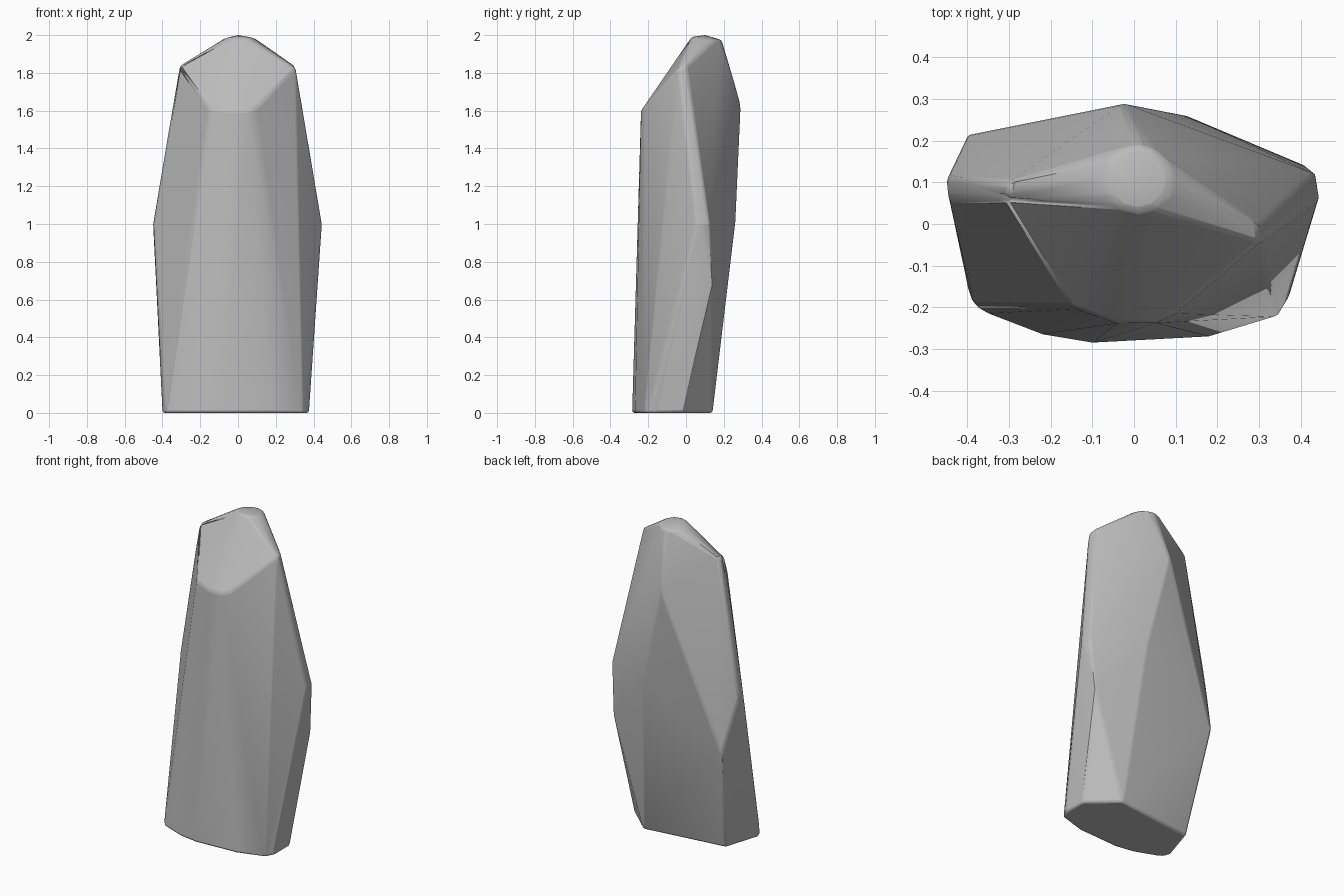
import bpy, bmesh, math

cube = bpy.data.objects.get("Cube")
if cube:
    bpy.data.objects.remove(cube, do_unlink=True)

# Stone colour
stone = bpy.data.materials.new("stone_grey")
stone.use_nodes = True
grey = (0.5, 0.5, 0.5, 1)
stone.diffuse_color = grey
stone.node_tree.nodes["Principled BSDF"].inputs["Base Color"].default_value = grey

# Corner rings of the standing stone, from ground to summit
base = [(-.40, -.15), (-.385, -.195), (-.35, -.215), (-.22, -.265), (-.1, -.285),
        (.18, -.27), (.345, -.22), (.375, -.17), (.375, -.02), (.2, .14), (-.33, .07)]
waist = [(-.4, .215, .67), (.41, .14, .67), (-.45, .11, 1), (-.445, .06, 1),
         (.445, .06, 1), (.435, .12, 1), (.12, .262, 1.02)]
shoulder = [(-.15, -.2, 1.61), (-.04, -.238, 1.6), (.05, -.238, 1.6), (.1, -.215, 1.62),
            (-.025, .29, 1.64), (-.31, .06, 1.835), (-.3, .1, 1.84),
            (.305, -.04, 1.825), (.3, 0, 1.835)]

bm = bmesh.new()
for x, y in base:
    bm.verts.new((x, y, 0))
for p in waist + shoulder:
    bm.verts.new(p)

# Rounded summit
for i in range(12):
    a = math.tau * i / 12
    bm.verts.new((.01 + .08 * math.cos(a), .11 + .08 * math.sin(a), 1.982 - .008 * math.sin(a)))
bm.verts.new((0, .1, 2))

# Wrap the corners in flat facets
hull = bmesh.ops.convex_hull(bm, input=bm.verts)
loose = {g for g in hull["geom_interior"] + hull["geom_unused"] if isinstance(g, bmesh.types.BMVert)}
bmesh.ops.delete(bm, geom=list(loose), context="VERTS")
bmesh.ops.dissolve_limit(bm, angle_limit=math.radians(2), verts=bm.verts, edges=bm.edges)
bmesh.ops.recalc_face_normals(bm, faces=bm.faces)

mesh = bpy.data.meshes.new("standing_stone")
bm.to_mesh(mesh)
bm.free()
mesh.materials.append(stone)
rock = bpy.data.objects.new("standing_stone", mesh)
bpy.context.collection.objects.link(rock)

# Softly worn edges
bevel = rock.modifiers.new("worn_edges", "BEVEL")
bevel.width = .012
bevel.segments = 2
bevel.limit_method = "ANGLE"
bevel.angle_limit = math.radians(14)

bpy.context.view_layer.objects.active = rock
rock.select_set(True)
bpy.ops.object.shade_smooth_by_angle(angle=math.radians(20))
